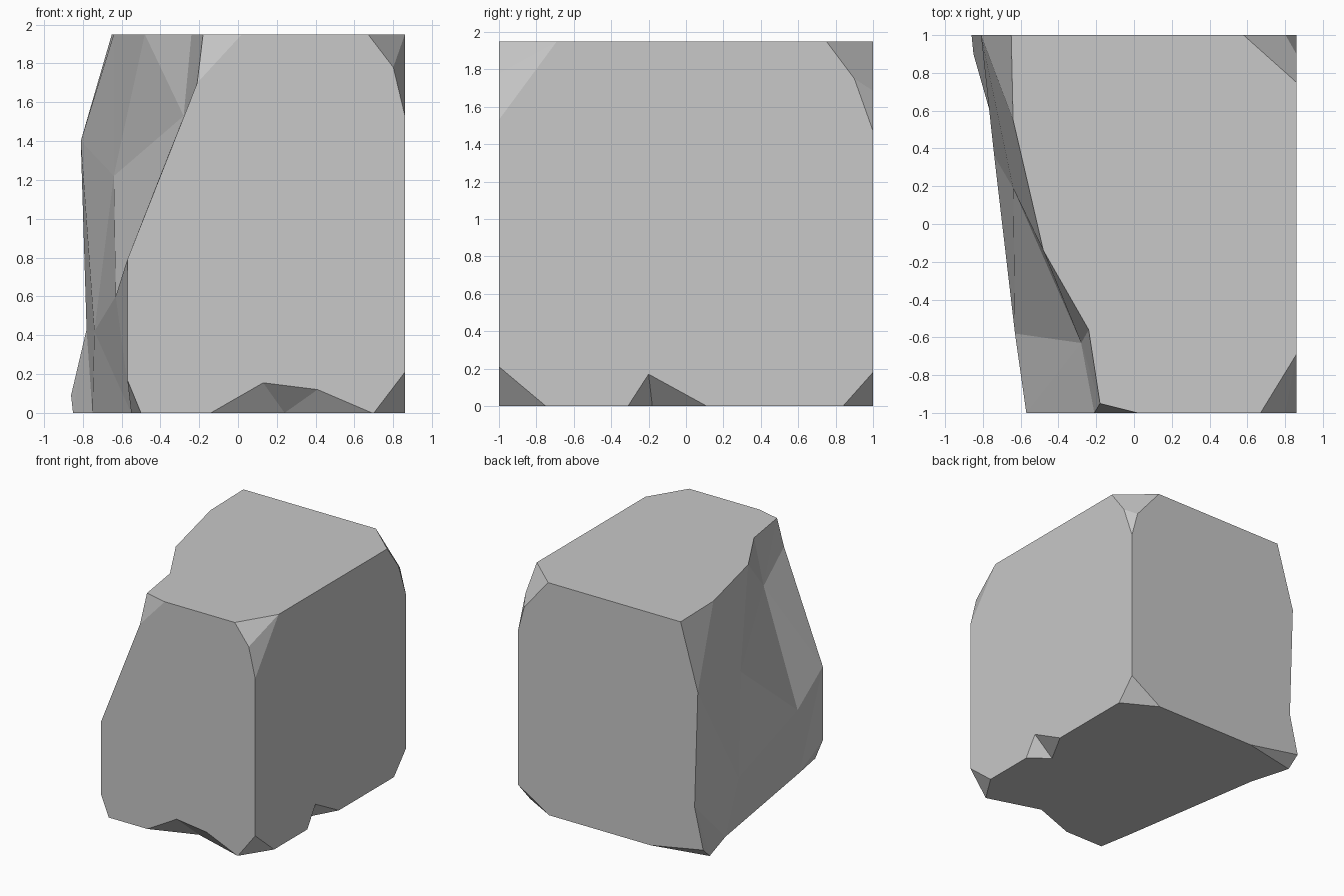
import bpy
import bmesh
from mathutils import Vector

default_cube = bpy.data.objects.get("Cube")
if default_cube:
    bpy.data.objects.remove(default_cube, do_unlink=True)

TOP, FRONT, BACK, SIDE = 1.95, -1, 1, 0.86

# One stone colour
stone = bpy.data.materials.new("stone_grey")
stone.use_nodes = True
grey = (0.58, 0.58, 0.58, 1)
stone.diffuse_color = grey
stone.node_tree.nodes["Principled BSDF"].inputs["Base Color"].default_value = grey

points = {
    # square corners of the block
    "top_front": (SIDE, FRONT, TOP), "top_back": (SIDE, BACK, TOP),
    "low_front": (SIDE, FRONT, 0), "low_back": (SIDE, BACK, 0),
    # broken rim along the top
    "rim_a": (-.65, BACK, TOP), "rim_b": (-.64, .55, TOP), "rim_c": (-.48, -.14, TOP),
    "rim_d": (-.24, -.56, TOP), "rim_e": (-.18, -.95, TOP), "rim_f": (.02, FRONT, TOP),
    # broken edge of the front face
    "brow": (-.21, FRONT, 1.7), "cheek": (-.57, FRONT, .79),
    "jaw": (-.57, FRONT, .17), "toe": (-.5, FRONT, 0),
    # hollows and ridges of the rough side
    "ridge": (-.28, -.63, 1.53), "ledge": (-.63, -.58, .6),
    "hollow": (-.64, .19, 1.22), "waist": (-.74, .36, .42),
    # broken edge of the back face
    "shoulder": (-.81, BACK, 1.4), "hip": (-.78, BACK, .43),
    "heel": (-.86, BACK, .09), "sole": (-.37, BACK, 0),
    # rough side where it meets the ground
    "foot_a": (-.55, -.72, 0), "foot_b": (-.75, .55, 0), "foot_c": (-.85, .9, 0),
    # notch under the front
    "nick_a": (-.14, FRONT, 0), "nick_b": (.13, FRONT, .155), "nick_c": (.41, FRONT, .12),
    "nick_d": (.69, FRONT, 0), "nick_in": (.24, -.86, 0),
    # notch under the flat side
    "dent_a": (SIDE, -.31, 0), "dent_b": (SIDE, -.2, .17), "dent_c": (SIDE, .11, 0),
    "dent_in": (.7, -.18, 0),
}

faces = [
    # flat sides
    "rim_a rim_b rim_c rim_d rim_e rim_f top_front top_back",
    "rim_a shoulder hip heel sole low_back top_back",
    "rim_f brow cheek jaw toe nick_a nick_b nick_c nick_d low_front top_front",
    "top_front top_back low_back dent_c dent_b dent_a low_front",
    "toe foot_a foot_b foot_c sole low_back dent_c dent_in dent_a low_front nick_d nick_in nick_a",
    # upper rough side
    "rim_f rim_e brow", "rim_e rim_d ridge", "rim_e ridge brow",
    "rim_d rim_c ridge", "rim_c hollow ridge", "rim_c rim_b hollow",
    "rim_a shoulder rim_b", "rim_b shoulder hollow",
    # lower rough side
    "ridge ledge cheek", "ridge cheek brow", "ridge hollow ledge",
    "shoulder waist hollow", "shoulder hip waist", "hollow waist ledge",
    "ledge foot_a cheek", "cheek foot_a jaw", "ledge waist foot_a", "waist foot_b foot_a",
    "hip foot_b waist", "hip foot_c foot_b", "hip heel foot_c",
    "heel sole foot_c", "jaw foot_a toe",
    # notches
    "nick_a nick_b nick_in", "nick_b nick_c nick_in", "nick_c nick_d nick_in",
    "dent_a dent_b dent_in", "dent_b dent_c dent_in",
]

bm = bmesh.new()
verts = {name: bm.verts.new(co) for name, co in points.items()}
for names in faces:
    bm.faces.new([verts[n] for n in names.split()])


def chip(a, b, c):
    """Slice off the corner beyond the plane through three points."""
    a, b, c = Vector(a), Vector(b), Vector(c)
    normal = (b - a).cross(c - a).normalized()
    if normal.dot(Vector((0, 0, TOP / 2)) - a) > 0:
        normal.negate()
    bmesh.ops.bisect_plane(bm, geom=bm.verts[:] + bm.edges[:] + bm.faces[:], dist=1e-5,
                           plane_co=a, plane_no=normal, clear_outer=True)
    bmesh.ops.holes_fill(bm, edges=[e for e in bm.edges if e.is_boundary], sides=0)


# Broken corners of the flat side
chip((.67, FRONT, TOP), (SIDE, -.69, TOP), (.8, FRONT, 1.78))
chip((.8, FRONT, 1.78), (SIDE, -.69, TOP), (SIDE, FRONT, 1.53))
chip((.58, BACK, TOP), (SIDE, .75, TOP), (SIDE, .9, 1.75))
chip((SIDE, .9, 1.75), (.78, BACK, 1.77), (SIDE, BACK, 1.47))
chip((.7, FRONT, 0), (SIDE, FRONT, .21), (SIDE, -.75, 0))
chip((.57, BACK, 0), (SIDE, BACK, .18), (SIDE, .84, 0))

bmesh.ops.recalc_face_normals(bm, faces=bm.faces[:])
mesh = bpy.data.meshes.new("rock_block")
bm.to_mesh(mesh)
bm.free()
mesh.materials.append(stone)
rock = bpy.data.objects.new("rock_block", mesh)
bpy.context.collection.objects.link(rock)
